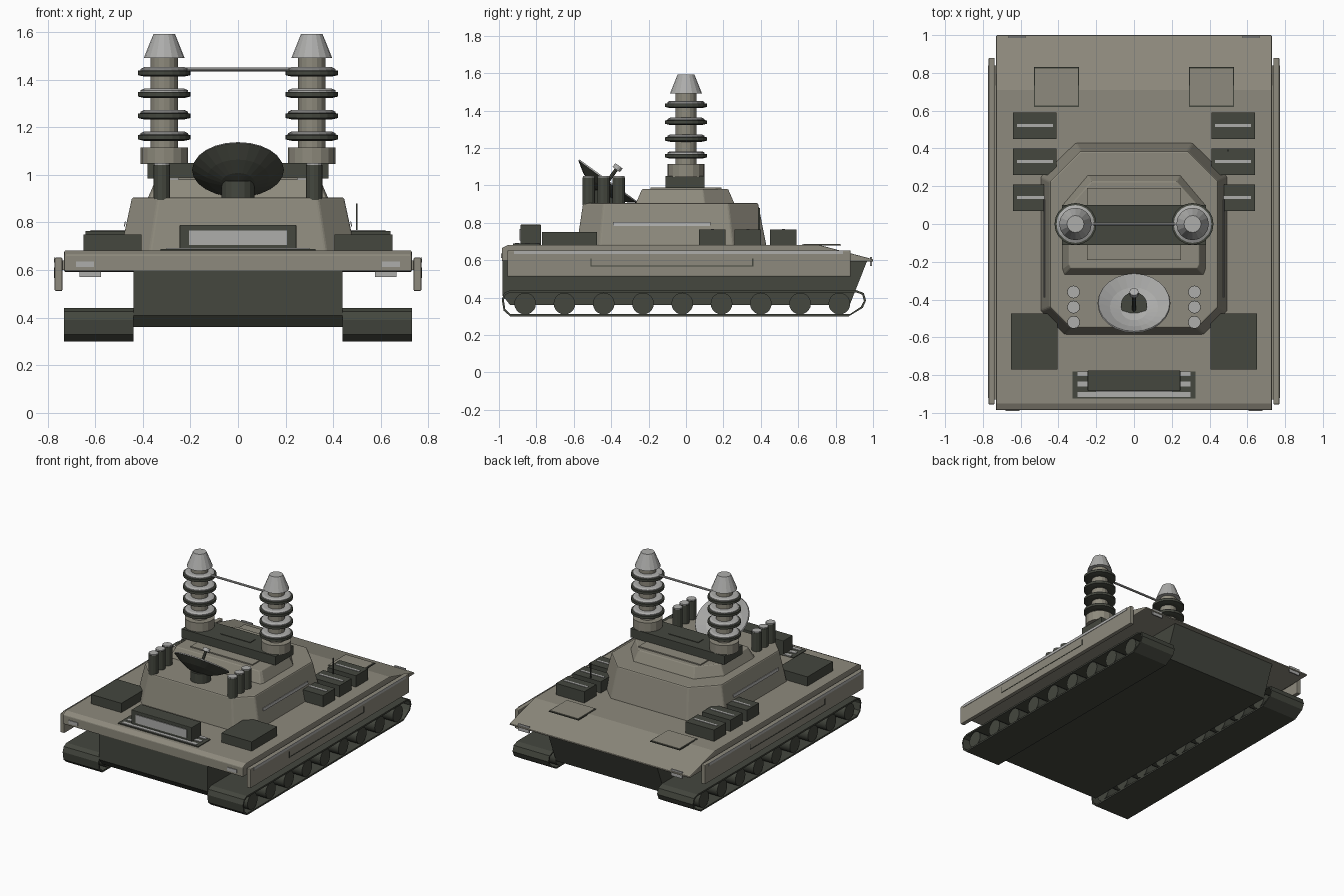
import bpy, bmesh, math
from mathutils import Matrix, Vector

if "Cube" in bpy.data.objects:
    bpy.data.objects.remove(bpy.data.objects["Cube"])


def mat(name, c):
    m = bpy.data.materials.new(name)
    m.diffuse_color = (*c, 1)
    m.use_nodes = True
    m.node_tree.nodes["Principled BSDF"].inputs["Base Color"].default_value = m.diffuse_color
    return m


TAN = mat("drab tan", (0.27, 0.255, 0.205))
DARK = mat("dark green grey", (0.058, 0.063, 0.049))
LIGHT = mat("light grey", (0.42, 0.42, 0.41))


def make(name, verts, faces, m, bevel=0.0, smooth=False):
    me = bpy.data.meshes.new(name)
    me.from_pydata(verts, [], faces)
    bm = bmesh.new()
    bm.from_mesh(me)
    bmesh.ops.recalc_face_normals(bm, faces=bm.faces)
    bm.to_mesh(me)
    bm.free()
    ob = bpy.data.objects.new(name, me)
    bpy.context.collection.objects.link(ob)
    me.materials.append(m)
    if bevel:
        b = ob.modifiers.new("bevel", 'BEVEL')
        b.width, b.segments, b.limit_method = bevel, 2, 'ANGLE'
    if smooth:
        bpy.ops.object.select_all(action='DESELECT')
        ob.select_set(True)
        bpy.context.view_layer.objects.active = ob
        bpy.ops.object.shade_smooth_by_angle(angle=math.radians(35))
    return ob


def loft(name, rings, m, bevel=0.0, smooth=False, caps=True):
    """Skin a list of equal-length point rings."""
    n = len(rings[0])
    verts = [p for r in rings for p in r]
    faces = [(k*n+i, k*n+(i+1) % n, (k+1)*n+(i+1) % n, (k+1)*n+i)
             for k in range(len(rings)-1) for i in range(n)]
    if caps:
        faces += [tuple(range(n)), tuple(range((len(rings)-1)*n, len(rings)*n))]
    return make(name, verts, faces, m, bevel, smooth)


def box(name, x, y, z, m, bevel=0.0):
    return loft(name, [[(x[0], y[0], k), (x[1], y[0], k), (x[1], y[1], k), (x[0], y[1], k)] for k in z], m, bevel)


def lathe(name, prof, m, at=(0, 0, 0), n=16, smooth=False):
    """Spin (radius, z) pairs around a vertical axis."""
    return loft(name, [[(at[0]+r*math.cos(2*math.pi*i/n), at[1]+r*math.sin(2*math.pi*i/n), at[2]+z)
                        for i in range(n)] for r, z in prof], m, smooth=smooth)


def side_profile(name, pts, x0, x1, m, bevel=0.0):
    return loft(name, [[(x, y, z) for y, z in pts] for x in (x0, x1)], m, bevel)


def mirrored(half):
    return half + [(-x, y) for x, y in reversed(half)]


def tier(name, low, high, z0, z1, m, bevel=0.0):
    return loft(name, [[(x, y, z0) for x, y in mirrored(low)], [(x, y, z1) for x, y in mirrored(high)]], m, bevel)


# Hull and deck
side_profile("lower_hull", [(-.98, .6), (-.98, .41), (-.94, .36), (.875, .36), (.97, .6)], -.44, .44, DARK)
side_profile("deck", [(-.985, .595), (-.985, .665), (-.95, .682), (.71, .682), (1.0, .605), (1.0, .592)],
             -.73, .73, TAN, .006)

# Running gear and skirts, both sides
belt = [(-.94, .44), (-.972, .425), (-.985, .39), (-.975, .33), (-.94, .30), (.87, .30),
        (.945, .345), (.963, .385), (.95, .425), (.91, .44)]


def inset(p, t=.012):
    cy, cz = (p[0] - (.9 if p[0] > 0 else -.93)), p[1] - .37
    l = math.hypot(cy, cz)
    return (p[0]-cy/l*t, p[1]-cz/l*t)


inner = [inset(p) for p in belt]
for s, side in ((1, "right"), (-1, "left")):
    # Hollow track loop
    rings = [[(s*x, y, z) for y, z in pts] for x, pts in ((.44, belt), (.73, belt), (.73, inner), (.44, inner), (.44, belt))]
    loft("track_" + side, rings, DARK, caps=False)
    # Road wheels
    for i in range(9):
        yc = -.86 + .21*i
        loft(f"wheel_{side}_{i}", [[(s*x, yc+.058*math.cos(a*math.pi/10), .368+.058*math.sin(a*math.pi/10))
                                    for a in range(20)] for x in (.44, .72)], DARK, smooth=True)
    box("skirt_" + side, sorted((s*.738, s*.77)), (-.955, .88), (.512, .652), TAN, .005)
    box("skirt_mount_" + side, sorted((s*.72, s*.745)), (-.93, .84), (.60, .64), TAN)
    box("skirt_stripe_" + side, sorted((s*.769, s*.773)), (-.92, .84), (.632, .652), LIGHT)
    # Panel seams on the skirt
    for y, z in (((-.51, .36), (.566, .572)), ((-.51, -.504), (.566, .61)), ((.354, .36), (.566, .61))):
        box("skirt_seam_" + side, sorted((s*.769, s*.772)), y, z, DARK)
    # Stowage boxes on deck
    box("front_stowage_" + side, sorted((s*.405, s*.65)), (-.77, -.475), (.675, .75), DARK)
    for i, y in enumerate((.07, .26, .45)):
        box(f"rear_stowage_{side}_{i}", sorted((s*.41, s*.64)), (y, y+.14), (.675, .765), DARK)
        box(f"stowage_stripe_{side}_{i}", sorted((s*.43, s*.62)), (y+.063, y+.079), (.764, .768), LIGHT)
    # Rear hatch with dark seam
    box("rear_hatch_" + side, sorted((s*.29, s*.53)), (.62, .83), (.678, .684), DARK)
    box("rear_hatch_lid_" + side, sorted((s*.297, s*.523)), (.627, .823), (.680, .687), TAN)
    # Lamps
    box("front_lamp_" + side, sorted((s*.605, s*.68)), (-.99, -.98), (.613, .637), LIGHT)
    box("rear_lamp_" + side, sorted((s*.575, s*.665)), (.985, .995), (.57, .618), LIGHT)
    # Stripe on sloped turret flank
    pts = [(.4742, .783), (.4702, .803), (.4745, .803), (.4785, .783)]
    loft("turret_stripe_" + side, [[(s*(x+.001), y, z) for x, z in pts] for y in (-.39, .13)], LIGHT)

    # Insulator columns
    c = (s*.31, 0, 0)
    lathe("column_base_" + side, [(.1, 1.045), (.1, 1.115)], TAN, c)
    lathe("column_" + side, [(.057, 1.11), (.057, 1.5)], TAN, c)
    lathe("column_cap_" + side, [(.086, 1.49), (.078, 1.51), (.045, 1.592)], LIGHT, c)
    for i in range(4):
        z = 1.155 + .09*i
        lathe(f"insulator_ring_{side}_{i}", [(.085, z-.012), (.111, z-.006), (.111, z+.012), (.1, z+.014)], DARK, c, 20)
        lathe(f"insulator_lip_{side}_{i}", [(.1, z+.013), (.1, z+.02), (.085, z+.027)], LIGHT, c, 20)

    # Launch tubes
    for i in range(3):
        t = (s*.32, -.52+.08*i, 0)
        lathe(f"launch_tube_{side}_{i}", [(.034, .895), (.034, 1.042)], DARK, t, 12)
        lathe(f"tube_cap_{side}_{i}", [(.032, 1.041), (.032, 1.049)], LIGHT, t, 12)

# Turret, upper tier and roof panel
tier("turret", [(.37, -.585), (.495, -.46), (.495, .25), (.31, .43)],
     [(.335, -.55), (.445, -.44), (.445, .225), (.285, .385)], .675, .905, TAN, .008)
tier("turret_upper", [(.37, -.27), (.38, -.24), (.38, .1), (.245, .26)],
     [(.335, -.235), (.345, -.215), (.345, .09), (.225, .225)], .9, .98, TAN, .005)
box("roof_panel", (-.25, .25), (-.19, .19), (.97, .988), TAN)

# Column cross beam and linking rod
box("cross_beam", (-.38, .38), (-.11, .1), (.985, 1.05), DARK)
box("beam_panel", (-.12, .12), (-.03, .03), (1.049, 1.054), DARK)
loft("link_rod", [[(x, .008*math.cos(a*math.pi/4), 1.443+.008*math.sin(a*math.pi/4)) for a in range(8)]
                  for x in (-.28, .28)], LIGHT)

# Sensor box with window, base tray and light bars
box("sensor_tray", (-.325, .325), (-.925, -.78), (.678, .688), DARK)
for y in (-.915, -.86, -.805):
    box("tray_bar", (-.3, .3), (y, y+.025), (.687, .692), LIGHT)
box("sensor_box", (-.245, .245), (-.885, -.775), (.68, .79), DARK, .004)
box("sensor_window", (-.205, .205), (-.89, -.884), (.705, .766), LIGHT)

# Tilted dish, dark shell with light bowl
lathe("dish_pedestal", [(.07, .9), (.07, .975)], DARK, (0, -.43, 0), 16)
outer = [(.02, -.075), (.07, -.066), (.13, -.04), (.193, 0)]
prof = outer + [(r*.98, z+.008) for r, z in reversed(outer)]
dish = lathe("dish", prof, DARK, n=24)
dish.data.materials.append(LIGHT)
for f in dish.data.polygons:
    f.material_index = 1 if f.normal.z > .3 else 0
feed_arm = lathe("feed_arm", [(.01, -.07), (.01, .09)], DARK, n=8)
feed_head = lathe("feed_head", [(.024, .08), (.024, .105)], LIGHT, n=12)
tilt = Matrix.Translation(Vector((0, -.42, 1.02))) @ Matrix.Rotation(math.radians(-36), 4, 'X')
for ob in (dish, feed_arm, feed_head):
    ob.data.transform(tilt)

# Whip stub beside the turret
box("antenna_stub", (.495, .501), (.385, .395), (.68, .88), DARK)
